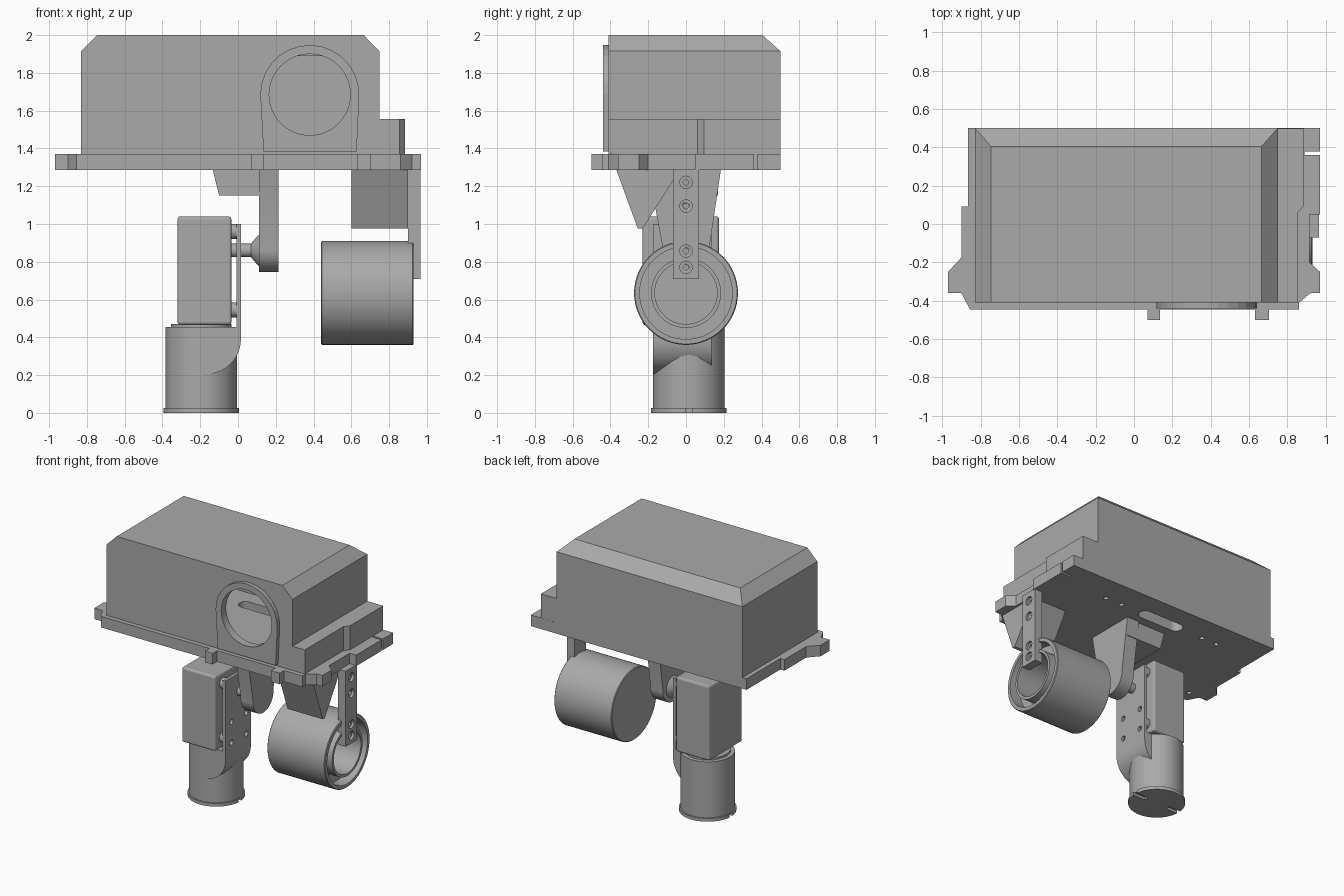
import bpy, bmesh, math
from mathutils import Vector

cube = bpy.data.objects.get("Cube")
if cube:
    bpy.data.objects.remove(cube, do_unlink=True)

grey = bpy.data.materials.new("plain_grey")
grey.use_nodes = True
COLOUR = (0.4, 0.4, 0.4, 1)
grey.diffuse_color = COLOUR
grey.node_tree.nodes["Principled BSDF"].inputs["Base Color"].default_value = COLOUR


def finish(name, bm, smooth=True):
    bmesh.ops.recalc_face_normals(bm, faces=bm.faces)
    mesh = bpy.data.meshes.new(name)
    bm.to_mesh(mesh)
    bm.free()
    mesh.materials.append(grey)
    ob = bpy.data.objects.new(name, mesh)
    bpy.context.collection.objects.link(ob)
    bpy.ops.object.select_all(action='DESELECT')
    ob.select_set(True)
    bpy.context.view_layer.objects.active = ob
    if smooth:
        bpy.ops.object.shade_smooth_by_angle(angle=math.radians(30))
    return ob


def place(axis, u, v, w):
    """Outline point (u, v) at height w along the given axis."""
    return {'x': (w, u, v), 'y': (u, w, v), 'z': (u, v, w)}[axis]


def prism(name, outline, axis, a, b, smooth=False):
    bm = bmesh.new()
    ends = [[bm.verts.new(place(axis, u, v, w)) for u, v in outline] for w in (a, b)]
    bm.faces.new(ends[0])
    bm.faces.new(ends[1])
    n = len(outline)
    for i in range(n):
        j = (i + 1) % n
        bm.faces.new((ends[0][i], ends[0][j], ends[1][j], ends[1][i]))
    return finish(name, bm, smooth)


def box(name, x, y, z):
    return prism(name, [(x[0], y[0]), (x[1], y[0]), (x[1], y[1]), (x[0], y[1])], 'z', *z)


def arc(u, v, r, start, end, n=16):
    angles = [math.radians(start + (end - start) * i / n) for i in range(n + 1)]
    return [(u + r * math.cos(t), v + r * math.sin(t)) for t in angles]


def rod(name, axis, u, v, r, a, b, n=48):
    return prism(name, arc(u, v, r, 0, 360, n)[:-1], axis, a, b, True)


def lathe(name, axis, u, v, profile, n=64):
    """Revolve (radius, height) points around an axis through (u, v)."""
    bm = bmesh.new()
    rings = []
    for r, w in profile:
        if r == 0:
            rings.append([bm.verts.new(place(axis, u, v, w))] * n)
        else:
            rings.append([bm.verts.new(place(axis, p, q, w))
                          for p, q in arc(u, v, r, 0, 360, n)[:-1]])
    for lo, hi in zip(rings, rings[1:]):
        for i in range(n):
            j = (i + 1) % n
            bm.faces.new(list(dict.fromkeys((lo[i], lo[j], hi[j], hi[i]))))
    return finish(name, bm)


def cut(target, *cutters):
    for c in cutters:
        bpy.context.view_layer.objects.active = target
        mod = target.modifiers.new("cut", 'BOOLEAN')
        mod.operation, mod.object, mod.solver = 'DIFFERENCE', c, 'EXACT'
        bpy.ops.object.modifier_apply(modifier=mod.name)
        bpy.data.objects.remove(c, do_unlink=True)


def bevel(ob, width, segments=3):
    bm = bmesh.new()
    bm.from_mesh(ob.data)
    bmesh.ops.bevel(bm, geom=bm.edges[:], offset=width, segments=segments,
                    profile=0.5, affect='EDGES')
    bm.to_mesh(ob.data)
    bm.free()


# Housing: hollow box, chamfered along the back and both sides of the top
bm = bmesh.new()
layers = [(-0.83, 0.75, 0.5, 1.37), (-0.83, 0.75, 0.5, 1.915), (-0.745, 0.665, 0.405, 2.0)]
loops = [[bm.verts.new(p) for p in ((l, -0.41, z), (r, -0.41, z), (r, k, z), (l, k, z))]
         for l, r, k, z in layers]
bm.faces.new(loops[0])
bm.faces.new(loops[2])
for lo, hi in zip(loops, loops[1:]):
    for i in range(4):
        j = (i + 1) % 4
        bm.faces.new((lo[i], lo[j], hi[j], hi[i]))
housing = finish("housing", bm, False)
WIN = (0.38, 1.685)
cut(housing, box("cavity", (-0.79, 0.71), (-0.38, 0.46), (1.3, 1.89)),
    rod("window_cut", 'y', *WIN, 0.215, -0.6, -0.3))

# Window bezel: arch with a round opening
bezel = prism("window_bezel", arc(*WIN, 0.262, 0, 180, 14) + [(0.135, 1.385), (0.628, 1.385)],
              'y', -0.44, -0.409)
cut(bezel, rod("bezel_cut", 'y', *WIN, 0.215, -0.6, -0.3))

# Side step beside the housing
prism("side_step", [(0.74, -0.41), (0.855, -0.41), (0.855, 0.06), (0.885, 0.095),
                    (0.885, 0.499), (0.74, 0.499)], 'z', 1.365, 1.555)

# Base plate with tabs, notches, slot and screw holes
plate = prism("base_plate", [
    (-0.865, 0.5), (-0.865, 0.09), (-0.9, 0.09), (-0.9, -0.175), (-0.97, -0.25), (-0.97, -0.36),
    (-0.9, -0.36), (-0.855, -0.445), (0.07, -0.445), (0.07, -0.5), (0.135, -0.5), (0.135, -0.445),
    (0.63, -0.445), (0.63, -0.5), (0.705, -0.5), (0.705, -0.445), (0.86, -0.445), (0.86, -0.41),
    (0.92, -0.36), (0.97, -0.36), (0.97, -0.25), (0.915, -0.2), (0.915, 0.05), (0.97, 0.05),
    (0.97, 0.36), (0.89, 0.36), (0.89, 0.377), (0.97, 0.377), (0.97, 0.5)], 'z', 1.285, 1.37)
slot = arc(0.14, 0.29, 0.05, -90, 90) + arc(-0.14, 0.29, 0.05, 90, 270)
cut(plate, prism("slot_cut", slot, 'z', 1.2, 1.45),
    *[rod("hole_cut", 'z', x, y, 0.018, 1.2, 1.45, 16)
      for x, y in ((0.5, 0.29), (0.36, 0.29), (-0.38, 0.29), (-0.51, 0.29),
                   (-0.67, -0.35), (-0.8, -0.35))])

# Hanging pivot arm and its tapered mounting block
prism("pivot_arm", [(0.185, 1.29)] + arc(0, 0.87, 0.125, 5, -185, 24) + [(-0.2, 1.29)],
      'x', 0.11, 0.215, True)
prism("arm_mount", [(-0.135, 1.29), (-0.1, 1.15), (0.2, 1.15), (0.2, 1.29)], 'y', -0.17, 0.17)
lathe("pivot_axle", 'x', 0, 0.86, [(0, -0.04), (0.036, -0.04), (0.036, 0.07), (0.05, 0.08),
                                   (0.085, 0.112), (0, 0.112)], 32)

# Motor box, face plate and bolts
motor = box("motor_box", (-0.32, -0.035), (-0.23, 0.175), (0.465, 1.04))
bevel(motor, 0.015)
face_plate = box("face_plate", (-0.008, 0.015), (-0.175, 0.135), (0.4, 1.0))
cut(face_plate, *[rod("hole_cut", 'x', y, z, 0.02, -0.1, 0.1, 16)
                  for y in (-0.1, 0.08) for z in (0.5, 0.66)])
for y in (-0.135, 0.095):
    for z in (0.96, 0.545):
        rod("plate_bolt", 'x', y, z, 0.04, -0.04, -0.005, 24)

# Lower cylinder with its curved elbow, collar and slotted foot
CX, CY = -0.195, 0.015
prism("elbow", [(0.015, 0.455)] + arc(-0.17, 0.39, 0.185, 0, -90, 20) + [(-0.17, 0.455)],
      'y', -0.174, 0.135, True)
rod("lower_cylinder", 'z', CX, CY, 0.19, 0.02, 0.455, 64)
rod("cylinder_collar", 'z', CX, CY, 0.16, 0.45, 0.47)
foot = rod("foot_disc", 'z', CX, CY, 0.2, 0, 0.025, 64)
cut(foot, *[box("slot_cut", (CX + s * 0.16 - 0.06, CX + s * 0.16 + 0.06),
                (0, 0.035), (-0.1, 0.1)) for s in (-1, 1)])

# Roller: closed on one side, recessed with an inner tube on the other
lathe("roller", 'x', 0, 0.635, [
    (0, 0.44), (0.27, 0.44), (0.275, 0.445), (0.275, 0.925), (0.27, 0.93), (0.245, 0.93),
    (0.245, 0.84), (0.185, 0.84), (0.185, 0.93), (0.165, 0.93), (0.165, 0.62), (0, 0.62)])

# Roller strap with counterbored holes
strap = box("roller_strap", (0.9, 0.965), (-0.07, 0.068), (0.71, 1.29))
for z in (1.22, 1.095, 0.857, 0.77):
    cut(strap, rod("bore_cut", 'x', 0, z, 0.033, 0.945, 1.0, 24),
        rod("hole_cut", 'x', 0, z, 0.015, 0.85, 1.0, 16))

# Wedge bracket above the roller
prism("wedge_bracket", [(-0.37, 1.29), (-0.255, 0.975), (-0.23, 0.975), (-0.03, 1.29)],
      'x', 0.6, 0.9)
